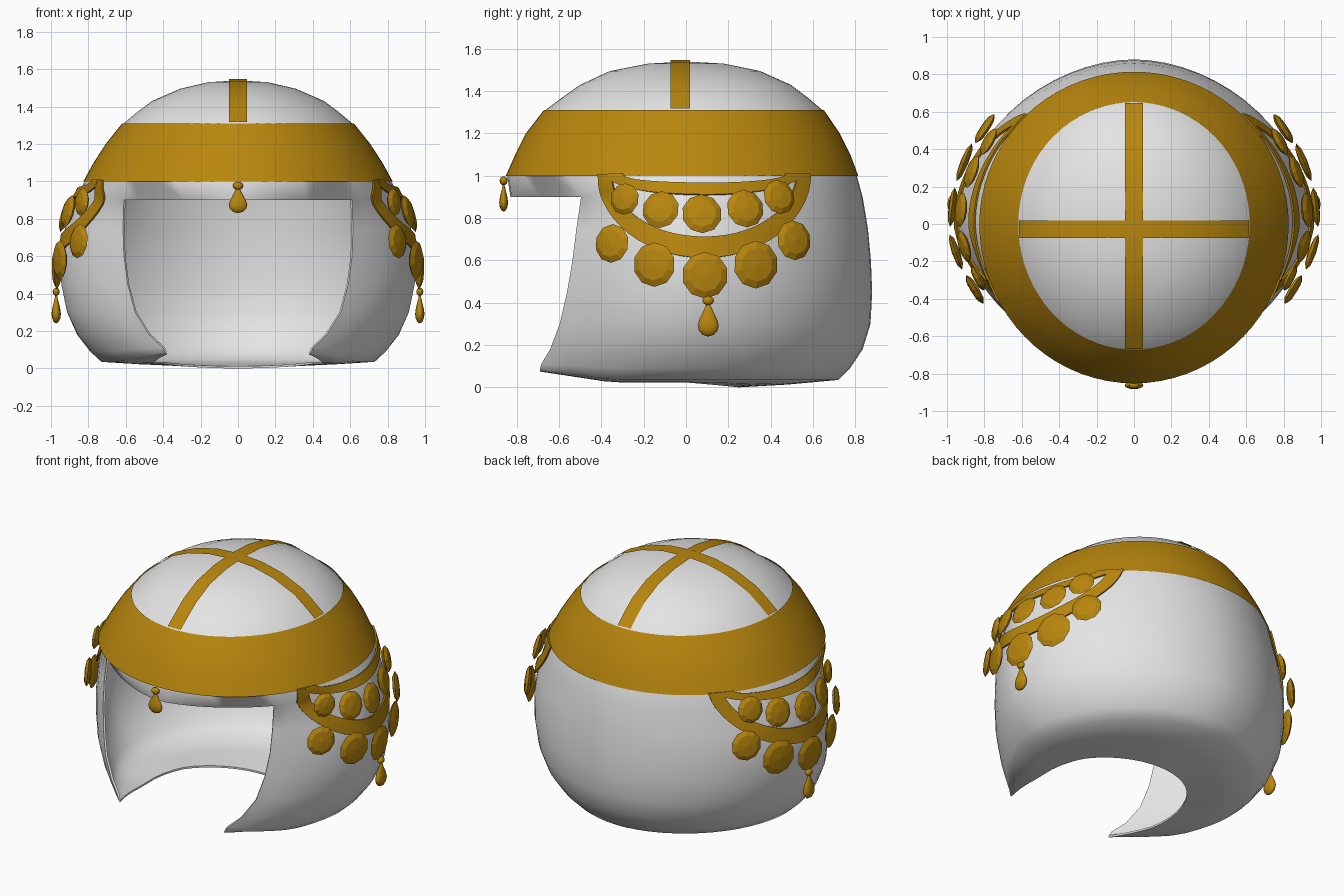
import bpy, bmesh, math
from mathutils import Vector

if "Cube" in bpy.data.objects:
    bpy.data.objects.remove(bpy.data.objects["Cube"])

# colours
def material(name, rgb):
    m = bpy.data.materials.new(name)
    m.diffuse_color = (*rgb, 1)
    m.use_nodes = True
    m.node_tree.nodes["Principled BSDF"].inputs["Base Color"].default_value = m.diffuse_color
    return m

WHITE = material("off_white", (0.78, 0.78, 0.78))
GOLD = material("dark_gold", (0.48, 0.24, 0.004))

# shell rows from top to bottom: z, half width, back depth, front depth
UPPER = [(1.53, .16, .18, .18), (1.495, .31, .35, .36), (1.43, .46, .495, .50),
         (1.37, .54, .575, .585), (1.31, .612, .645, .665), (1.20, .70, .72, .75),
         (1.10, .765, .77, .80), (1.0, .82, .807, .845)]
BAND = 4  # first row of the gold band
# lower rows also give the x of the face opening edge and the front lift
LOWER = [(.90, .875, .835, .83, .61, 0), (.75, .925, .86, .82, .615, 0),
         (.60, .95, .874, .82, .61, 0), (.45, .945, .88, .82, .59, 0),
         (.30, .915, .872, .83, .55, 0), (.18, .86, .835, .845, .475, 0),
         (.09, .79, .775, .86, .40, .02), (.035, .73, .72, .89, .39, .05)]


def power(z):
    """Roundness of the plan outline (front, back): round above, squeezed below."""
    k = min(1, max(0, (z - .9) / .1))
    low = min(1, max(0, (.6 - z) / .3))
    return 1.6 + .4 * k + .08 * low, 1.88 + .12 * k


def ring_point(row, a, grow=0.0):
    z, rx, rb, rf = row[:4]
    c, s = math.cos(a), math.sin(a)
    p = power(z)[0 if s < 0 else 1]
    ry = rf if s < 0 else rb
    x = math.copysign(abs(c) ** (2 / p), c) * (rx + grow)
    y = math.copysign(abs(s) ** (2 / p), s) * (ry + grow)
    lift = row[5] * max(0, -y - .35) / .33 if len(row) > 5 else 0
    return Vector((x, y, z + lift))


def side_x(y, z):
    """Width of the shell at a given y and z."""
    rows = UPPER + LOWER
    for hi, lo in zip(rows, rows[1:]):
        if lo[0] <= z <= hi[0]:
            k = (z - lo[0]) / (hi[0] - lo[0])
            rx, rb, rf = (lo[i] + (hi[i] - lo[i]) * k for i in (1, 2, 3))
            p = power(z)[0 if y < 0 else 1]
            return rx * max(0, 1 - abs(y / (rf if y < 0 else rb)) ** p) ** (1 / p)


def on_side(y, z, off):
    """Point raised off the right side of the shell, and its normal."""
    e = .02
    n = Vector((1, -(side_x(y + e, z) - side_x(y - e, z)) / (2 * e),
                -(side_x(y, z + e) - side_x(y, z - e)) / (2 * e))).normalized()
    return Vector((side_x(y, z), y, z)) + n * off, n


def finish(name, bm, mat, smooth=None, thick=0, offset=-1, mirror=False):
    bmesh.ops.recalc_face_normals(bm, faces=bm.faces)
    me = bpy.data.meshes.new(name)
    bm.to_mesh(me)
    bm.free()
    me.materials.append(mat)
    ob = bpy.data.objects.new(name, me)
    bpy.context.collection.objects.link(ob)
    bpy.context.view_layer.objects.active = ob
    ob.select_set(True)
    if thick:
        m = ob.modifiers.new("thickness", 'SOLIDIFY')
        m.thickness, m.offset = thick, offset
        bpy.ops.object.modifier_apply(modifier=m.name)
    if smooth:
        bpy.ops.object.shade_smooth_by_angle(angle=math.radians(smooth))
    if mirror:
        ob.modifiers.new("mirror", 'MIRROR')
    ob.select_set(False)
    return ob


def grid(bm, rows, closed=False):
    vs = [[bm.verts.new(p) for p in r] for r in rows]
    for a, b in zip(vs, vs[1:]):
        n = len(b)
        for i in range(n if closed else n - 1):
            j = (i + 1) % n
            bm.faces.new((a[i], a[j], b[j], b[i]))
    return vs


# helmet shell: closed dome above, open-fronted wall below
K, M = 48, 16

def edge_angle(row):
    return math.acos((row[4] / row[1]) ** (power(row[0])[0] / 2))

def wall_angles(row):
    t = edge_angle(row)
    return [-t + (math.pi + 2 * t) * i / K for i in range(K + 1)]

t0 = edge_angle(LOWER[0])
full = wall_angles(LOWER[0]) + [math.pi + t0 + (math.pi - 2 * t0) * i / M for i in range(1, M)]
bm = bmesh.new()
dome = grid(bm, [[ring_point(r, a) for a in full] for r in UPPER + LOWER[:1]], True)
pole = bm.verts.new((0, 0, 1.54))
for i in range(len(full)):
    bm.faces.new((pole, dome[0][i], dome[0][(i + 1) % len(full)]))
wall = [[ring_point(r, a) for a in wall_angles(r)] for r in LOWER]
# inner rim of the underside: a horseshoe, widest ahead of the middle
rim = []
for a, p in zip(wall_angles(LOWER[-1]), wall[-1]):
    c, s = math.cos(a), math.sin(a)
    if s < 0:
        d = p.y + .25
        x = .46 * math.sqrt(1 - (d / .5) ** 2) if d > 0 else .46 - .08 * (d / .44) ** 2
        rim.append(Vector((math.copysign(x, c), p.y, p.z - .012)))
    else:
        phi = math.pi / 6 + min(a, math.pi - a) * 2 / 3
        rim.append(Vector((math.copysign(.46 * math.cos(phi), c), -.25 + .5 * math.sin(phi), .023 * (1 - s))))
mid = [a.lerp(b, .5) - Vector((0, 0, .004)) for a, b in zip(wall[-1], rim)]
grid(bm, wall + [mid, rim])
bmesh.ops.remove_doubles(bm, verts=bm.verts, dist=.0005)
finish("helmet_shell", bm, WHITE, 50, .012)

# wide gold band round the dome
bm = bmesh.new()
angles = [2 * math.pi * i / 72 for i in range(72)]
grid(bm, [[ring_point(r, a, .007) for a in angles] for r in UPPER[BAND:]], True)
finish("brow_band", bm, GOLD, 50)

# two crossing straps over the crown, ending at the band
def strap(name, along_x):
    rows = UPPER[:BAND + 1]
    path = [(-(r[1] if along_x else r[3]), r[0]) for r in rows[::-1]] + [(0, 1.54)]
    path += [(r[1] if along_x else r[2], r[0]) for r in rows]
    strips = []
    for w in (-.047, 0, .047):
        strips.append([(a * 1.003, w - .027, z + .007) if along_x else (w, a * 1.003, z + .007)
                       for a, z in path])
    b = bmesh.new()
    grid(b, strips)
    finish(name, b, GOLD, 50)

strap("side_to_side_strap", True)
strap("front_to_back_strap", False)

# crescent garlands on the sides
def garland(name, outer, inner):
    rows = []
    for k in range(4):
        ry = inner[0] + (outer[0] - inner[0]) * k / 3
        rz = inner[1] + (outer[1] - inner[1]) * k / 3
        rows.append([on_side(.085 - ry * math.cos(math.pi * i / 28),
                             1.005 - rz * math.sin(math.pi * i / 28), .012)[0] for i in range(29)])
    b = bmesh.new()
    grid(b, rows)
    finish(name, b, GOLD, 50, .01, 0, True)

garland("upper_garland", (.45, .10), (.38, .045))
garland("lower_garland", (.495, .395), (.43, .295))

# faceted coin discs hanging in two rows: y, z, radius
COINS = [(-.29, .89, .075), (-.12, .84, .09), (.075, .82, .095), (.28, .845, .092), (.44, .90, .083),
         (-.35, .68, .092), (-.15, .58, .105), (.09, .53, .11), (.33, .58, .113), (.51, .695, .095)]
bm = bmesh.new()
for y, z, r in COINS:
    p, n = on_side(y, z, .03)
    p = Vector((p.x + .045 * ((y - .09) / .42) ** 2, y, z))
    n = (n + Vector((.2, 0, 0))).normalized()
    new = bmesh.ops.create_uvsphere(bm, u_segments=10, v_segments=4, radius=1)["verts"]
    rot = n.to_track_quat('Z', 'Y').to_matrix()
    for v in new:
        v.co = p + rot @ Vector((v.co.x * r, v.co.y * r, v.co.z * .022))
finish("side_coins", bm, GOLD, mirror=True)

# teardrop pendants with a bead on top
DROP = [(0, 0), (.026, .008), (.044, .028), (.05, .052), (.042, .082), (.024, .118), (.01, .15), (0, .158)]

def pendant(name, base, flat_x, flat_y, height, mirror):
    b = bmesh.new()
    rows = [[(base[0] + r * flat_x * math.cos(a), base[1] + r * flat_y * math.sin(a),
              base[2] + z * height) for a in [math.tau * i / 16 for i in range(16)]] for r, z in DROP]
    grid(b, rows, True)
    bead = bmesh.ops.create_uvsphere(b, u_segments=12, v_segments=8, radius=.027)["verts"]
    for v in bead:
        v.co = Vector((v.co.x * max(flat_x, .7), v.co.y * max(flat_y, .7), v.co.z * .8))
        v.co += Vector((base[0], base[1], base[2] + .158 * height + .012))
    bmesh.ops.remove_doubles(b, verts=b.verts, dist=.0002)
    finish(name, b, GOLD, 50, mirror=mirror)

pendant("side_pendant", (.972, .105, .24), .5, 1, 1, True)
pendant("brow_pendant", (0, -.862, .83), 1, .42, .85, False)
